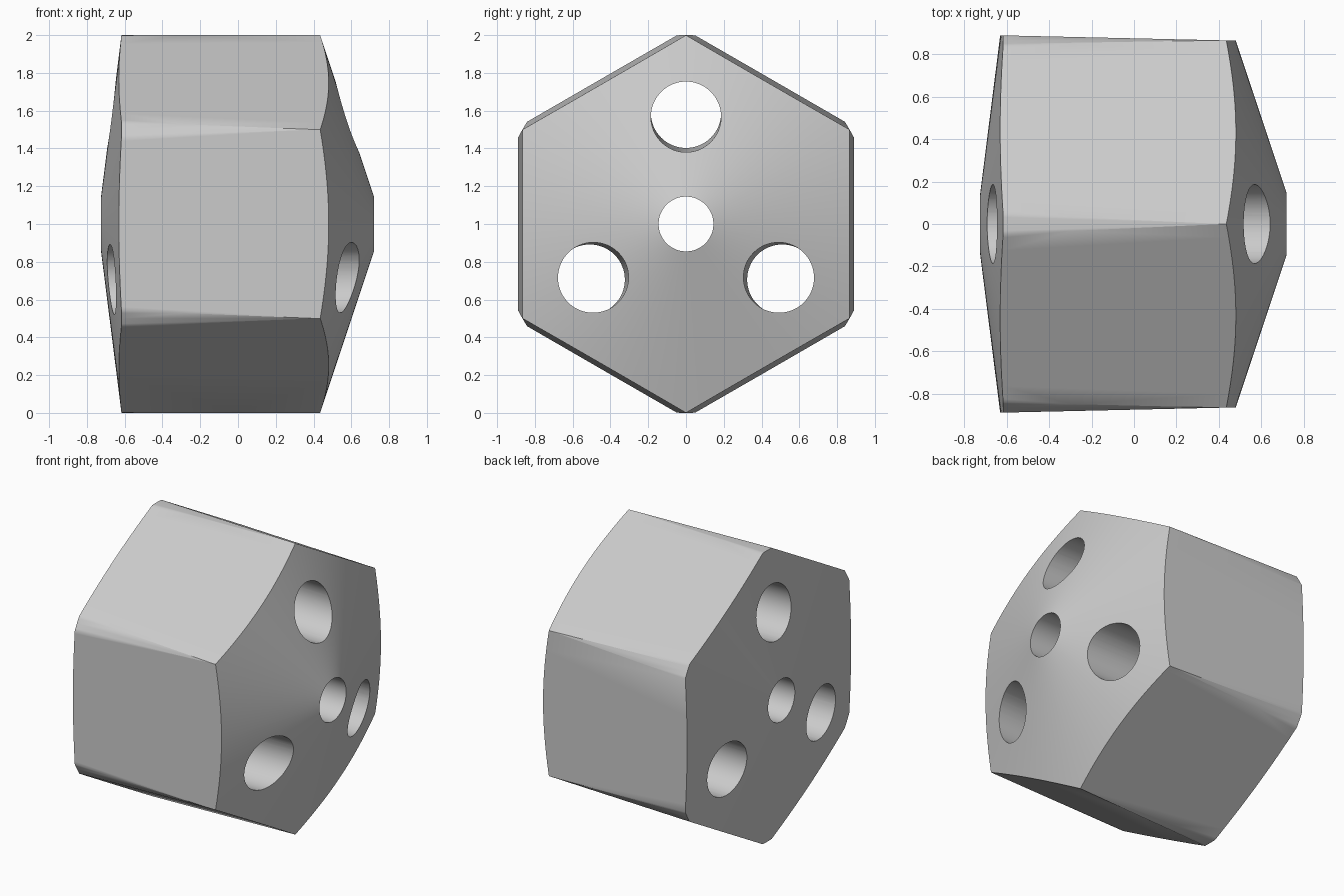
import bpy
import bmesh
from math import sin, cos, pi, radians

default_cube = bpy.data.objects.get("Cube")
if default_cube:
    bpy.data.objects.remove(default_cube, do_unlink=True)

grey = bpy.data.materials.new("plain grey")
grey.use_nodes = True
grey.diffuse_color = (0.6, 0.6, 0.6, 1)
grey.node_tree.nodes["Principled BSDF"].inputs["Base Color"].default_value = (0.6, 0.6, 0.6, 1)

MID_Z = 1.0


def loft(name, rings, sides, ring_closed=False):
    """Skin circles across the x axis; each ring is (x, radius, y offset, z offset)."""
    bm = bmesh.new()
    loops = []
    for x, r, y, z in rings:
        angles = [2 * pi * i / sides for i in range(sides)]
        loops.append([bm.verts.new((x, y + r * sin(a), MID_Z + z + r * cos(a))) for a in angles])
    pairs = list(zip(loops, loops[1:]))
    if ring_closed:
        pairs.append((loops[-1], loops[0]))
    else:
        bm.faces.new(loops[0])
        bm.faces.new(loops[-1])
    for a, b in pairs:
        for i in range(sides):
            j = (i + 1) % sides
            bm.faces.new((a[i], a[j], b[j], b[i]))
    bmesh.ops.recalc_face_normals(bm, faces=bm.faces)
    mesh = bpy.data.meshes.new(name)
    bm.to_mesh(mesh)
    bm.free()
    mesh.materials.append(grey)
    obj = bpy.data.objects.new(name, mesh)
    bpy.context.collection.objects.link(obj)
    return obj


def cut(target, cutter, operation):
    """Apply a boolean and discard its helper."""
    cutter.hide_render = True
    bpy.ops.object.select_all(action='DESELECT')
    bpy.context.view_layer.objects.active = target
    target.select_set(True)
    mod = target.modifiers.new("cut", 'BOOLEAN')
    mod.operation = operation
    mod.solver = 'EXACT'
    mod.object = cutter
    bpy.ops.object.modifier_apply(modifier=mod.name)
    bpy.data.objects.remove(cutter, do_unlink=True)


# Turned blank: round rim, two conical end faces and the central bore
bore = 0.145
body = loft("hexagonal_block", [
    (-0.725, bore, 0, 0), (-0.617, 1, 0, 0),
    (0.435, 1, 0, 0), (0.72, bore, 0, 0)], 192, ring_closed=True)


# Tapered hexagon trims the round blank to six flats
def corner_radius(x):
    return (0.8655 - 0.0225 * (x - 0.435)) / cos(pi / 6)


hexagon = loft("hexagon_trim", [(x, corner_radius(x), 0, 0) for x in (-1, 1)], 6)
cut(body, hexagon, 'INTERSECT')


# Three through holes, leaning outward toward the wide end
def hole_distance(x):
    return 0.567 - 0.017 * (x - 0.58)


for k in range(3):
    a = radians(120 * k)
    drill = loft("drill", [(x, 0.186, hole_distance(x) * sin(a), hole_distance(x) * cos(a))
                           for x in (-1, 1)], 64)
    cut(body, drill, 'DIFFERENCE')

bpy.ops.object.shade_smooth_by_angle(angle=radians(30))
